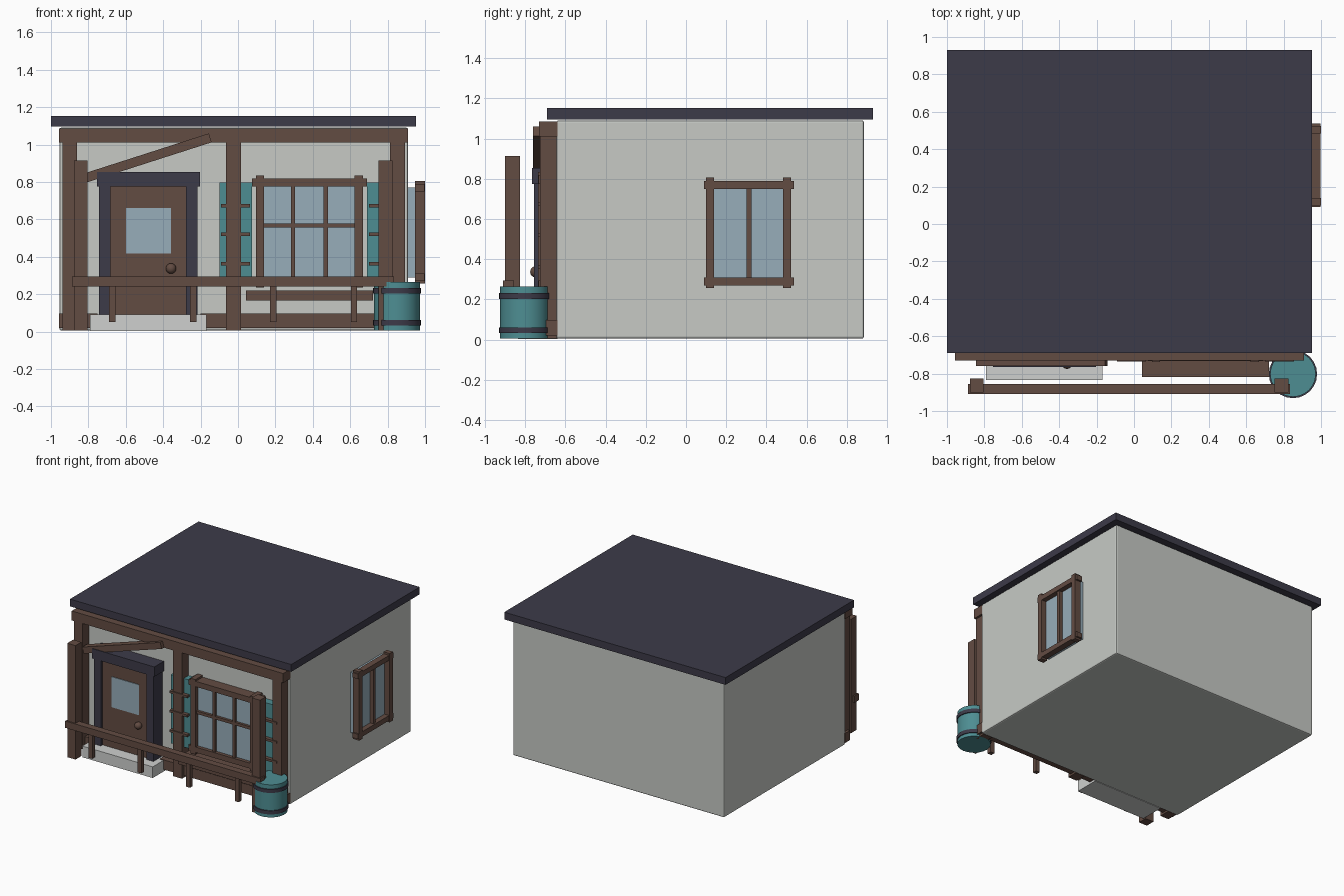
import bpy, math

if "Cube" in bpy.data.objects:
    bpy.data.objects.remove(bpy.data.objects["Cube"])


def mat(name, r, g, b):
    m = bpy.data.materials.new(name)
    m.diffuse_color = (r, g, b, 1)
    m.use_nodes = True
    m.node_tree.nodes["Principled BSDF"].inputs["Base Color"].default_value = m.diffuse_color
    return m


PLASTER = mat("plaster", .57, .59, .56)
STONE = mat("stone", .62, .63, .62)
SLATE = mat("dark_slate", .046, .043, .066)
WOOD = mat("brown_wood", .124, .072, .055)
TEAL = mat("teal_paint", .076, .27, .29)
GLASS = mat("glass", .31, .42, .49)


def finish(name, m, bevel=0):
    o = bpy.context.object
    o.name = name
    o.data.materials.append(m)
    if bevel:
        b = o.modifiers.new("bevel", 'BEVEL')
        b.width, b.segments = bevel, 2
    return o


def box(name, m, x0, x1, y0, y1, z0, z1, bevel=0):
    bpy.ops.mesh.primitive_cube_add(size=1)
    o = bpy.context.object
    o.location = ((x0 + x1) / 2, (y0 + y1) / 2, (z0 + z1) / 2)
    o.scale = (x1 - x0, y1 - y0, z1 - z0)
    bpy.ops.object.transform_apply(location=False, rotation=False, scale=True)
    return finish(name, m, bevel)


def cyl(name, m, r, z0, z1, x, y, sides=24):
    bpy.ops.mesh.primitive_cylinder_add(vertices=sides, radius=r, depth=z1 - z0,
                                        location=(x, y, (z0 + z1) / 2))
    bpy.ops.object.shade_smooth_by_angle(angle=math.radians(35))
    return finish(name, m)


# House body and flat roof
box("walls", PLASTER, -.955, .91, -.645, .885, .005, 1.09, .01)
box("roof", SLATE, -1, .953, -.69, .93, 1.095, 1.153)

# Timber framing on the front
box("top_beam", WOOD, -.957, .91, -.73, -.64, 1.01, 1.085)
for i, (a, b) in enumerate([(-.937, -.862), (-.065, .015), (.813, .893)]):
    box(f"wall_post_{i}", WOOD, a, b, -.727, -.64, .005, 1.02)
box("bottom_beam_left", WOOD, -.957, -.75, -.7, -.64, .02, .097)
box("bottom_beam_right", WOOD, -.2, .91, -.7, -.64, .02, .097)
brace = box("brace", WOOD, -.854, -.131, -.76, -.7, .90, .95)
brace.rotation_euler.y = -math.radians(17.8)

# Door
box("step", STONE, -.79, -.168, -.835, -.64, .003, .092)
box("door", WOOD, -.69, -.27, -.735, -.64, .09, .78)
box("door_glass", GLASS, -.6, -.358, -.74, -.73, .417, .66)
for x in (-.743, -.279):
    box("door_jamb", SLATE, x, x + .062, -.757, -.64, .09, .78)
box("door_lintel", SLATE, -.754, -.203, -.765, -.64, .775, .853)
bpy.ops.mesh.primitive_uv_sphere_add(segments=16, ring_count=8, radius=.028,
                                     location=(-.358, -.747, .337))
bpy.ops.object.shade_smooth()
finish("door_knob", WOOD)

# Front window
box("front_glass", GLASS, .11, .655, -.705, -.64, .26, .80)
for x in (.096, .624):
    box("front_window_stile", WOOD, x, x + .044, -.737, -.64, .235, .833)
for z in (.25, .775):
    box("front_window_rail", WOOD, .075, .69, -.733, -.64, z, z + .043)
for x in (.283, .458):
    box("front_window_mullion", WOOD, x, x + .023, -.725, -.69, .27, .79)
box("front_window_bar", WOOD, .12, .65, -.725, -.69, .556, .579)
box("window_shelf", WOOD, .043, .722, -.818, -.64, .165, .22)

# Shutters with cross bars
for a, b in ((-.1, .075), (.69, .865)):
    box("shutter", TEAL, a, b, -.705, -.64, .25, .797)
    for z in (.353, .511, .664):
        box("shutter_bar", WOOD, a + .01, b - .01, -.735, -.7, z, z + .018)

# Side window
box("side_glass", GLASS, .905, .955, .12, .505, .29, .77)
for y in (.1, .483):
    box("side_window_stile", WOOD, .947, 1, y, y + .04, .256, .805)
for z in (.27, .75):
    box("side_window_rail", WOOD, .947, .996, .09, .538, z, z + .04)
box("side_window_mullion", WOOD, .945, .985, .3, .326, .3, .76)

# Porch rail, posts and short legs
for x in (-.877, .752):
    box("porch_post", WOOD, x, x + .073, -.9, -.826, .005, .914)
box("porch_rail", WOOD, -.888, .834, -.91, -.855, .24, .294)
for x in (-.69, -.257, .172, .603):
    box("rail_leg", WOOD, x, x + .034, -.9, -.866, .05, .25)

# Barrel
cyl("barrel", TEAL, .122, .005, .265, .85, -.802)
for z in (.032, .203):
    cyl("barrel_band", SLATE, .129, z, z + .029, .85, -.802)
